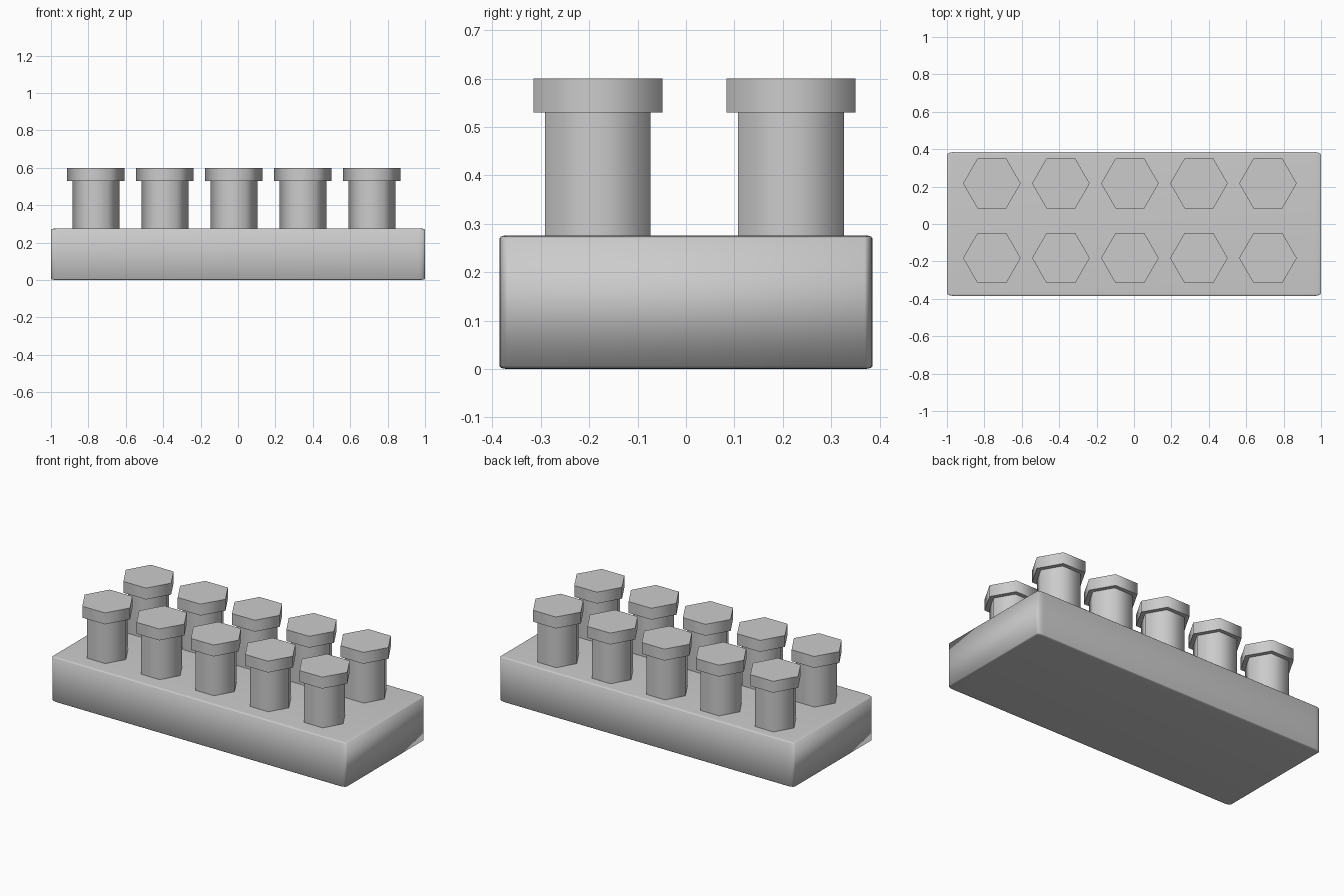
import bpy
import math

if "Cube" in bpy.data.objects:
    bpy.data.objects.remove(bpy.data.objects["Cube"])


def hex_prism(name, x, y, radius, z0, z1):
    # six-sided prism with corners pointing along x
    bpy.ops.mesh.primitive_cylinder_add(
        vertices=6, radius=radius, depth=z1 - z0,
        location=(x, y, (z0 + z1) / 2), rotation=(0, 0, math.pi / 6))
    ob = bpy.context.object
    ob.name = name
    bpy.ops.object.shade_smooth_by_angle(angle=math.radians(65))
    return ob


# slab: bevelled cube, stretched after bevelling so its rounding is uneven
bpy.ops.mesh.primitive_cube_add(size=2, location=(0, 0, 0.138))
base = bpy.context.object
base.name = "base_slab"
bevel = base.modifiers.new("rounded_edges", "BEVEL")
bevel.width = 0.04
bevel.segments = 3
base.scale = (1.0, 0.385, 0.138)
bpy.ops.object.shade_smooth()

# two rows of five capped hexagonal pegs
for r, y in enumerate((-0.182, 0.217)):
    for c in range(5):
        x = -0.76 + 0.369 * c
        hex_prism(f"peg_shaft_{r}_{c}", x, y, 0.126, 0.25, 0.54)
        hex_prism(f"peg_cap_{r}_{c}", x, y, 0.154, 0.53, 0.60)
